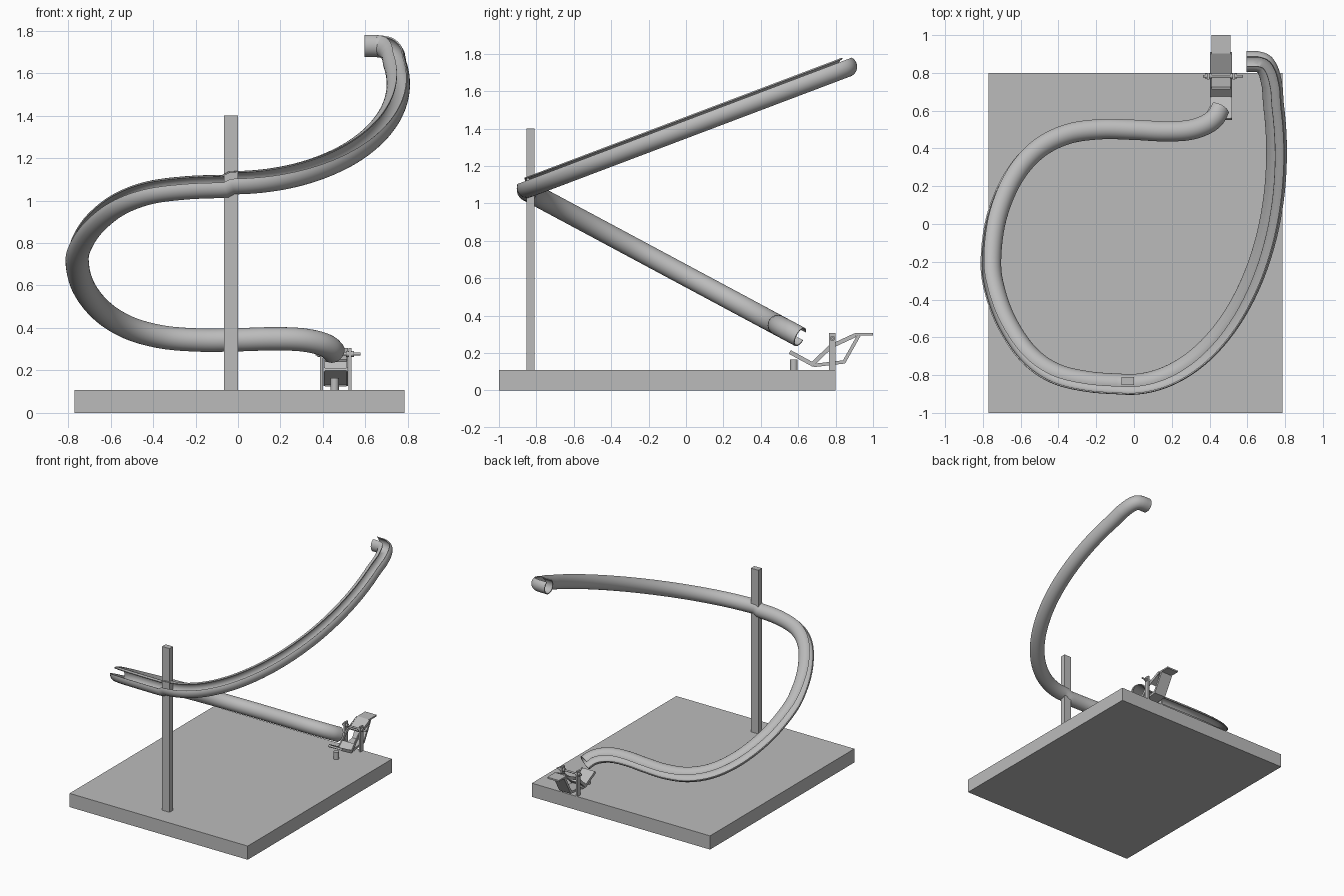
import bpy, bmesh, math
from mathutils import Vector, Matrix

cube = bpy.data.objects.get("Cube")
if cube:
    bpy.data.objects.remove(cube)

grey = bpy.data.materials.new("plain grey")
grey.use_nodes = True
colour = (0.5, 0.5, 0.5, 1)
grey.diffuse_color = colour
grey.node_tree.nodes["Principled BSDF"].inputs["Base Color"].default_value = colour


def make_object(name, bm):
    bmesh.ops.recalc_face_normals(bm, faces=bm.faces)
    mesh = bpy.data.meshes.new(name)
    bm.to_mesh(mesh)
    bm.free()
    mesh.materials.append(grey)
    obj = bpy.data.objects.new(name, mesh)
    bpy.context.collection.objects.link(obj)
    return obj


def smooth(obj):
    bpy.ops.object.select_all(action="DESELECT")
    obj.select_set(True)
    bpy.context.view_layer.objects.active = obj
    bpy.ops.object.shade_smooth_by_angle(angle=math.radians(40))


def box(name, low, high):
    bm = bmesh.new()
    low, high = Vector(low), Vector(high)
    size = high - low
    bmesh.ops.create_cube(bm, size=1, matrix=Matrix.Translation((low + high) / 2)
                          @ Matrix.Diagonal((*size, 1)))
    return make_object(name, bm)


def cylinder(name, start, end, radius):
    bm = bmesh.new()
    start, end = Vector(start), Vector(end)
    axis = end - start
    turn = axis.to_track_quat("Z", "Y").to_matrix().to_4x4()
    bmesh.ops.create_cone(bm, cap_ends=True, segments=20, radius1=radius, radius2=radius,
                          depth=axis.length, matrix=Matrix.Translation((start + end) / 2) @ turn)
    smooth(make_object(name, bm))


def bent_plate(name, path, x1, x2, thick):
    """Plate following a y-z path, mitred at its bends and extruded along x."""
    pts = [Vector(p) for p in path]
    dirs = [(b - a).normalized() for a, b in zip(pts, pts[1:])]
    bm = bmesh.new()
    rings = []
    for i, p in enumerate(pts):
        before, after = dirs[max(i - 1, 0)], dirs[min(i, len(dirs) - 1)]
        mid = (before + after).normalized()
        normal = Vector((-mid.y, mid.x)) * (thick / 2 / mid.dot(before))
        a, b = p + normal, p - normal
        rings.append([bm.verts.new(v) for v in
                      ((x1, *a), (x2, *a), (x2, *b), (x1, *b))])
    for r, s in zip(rings, rings[1:]):
        for k in range(4):
            j = (k + 1) % 4
            bm.faces.new((r[k], r[j], s[j], s[k]))
    bm.faces.new(rings[0])
    bm.faces.new(rings[-1])
    return make_object(name, bm)


def spline(points, steps):
    """Smooth path through the points."""
    pts = [Vector(p) for p in points]
    pts = [pts[0] * 2 - pts[1]] + pts + [pts[-1] * 2 - pts[-2]]
    out = []
    for a, b, c, d in zip(pts, pts[1:], pts[2:], pts[3:]):
        for i in range(steps):
            t = i / steps
            out.append(0.5 * (2 * b + (c - a) * t + (2 * a - 5 * b + 4 * c - d) * t ** 2
                              + (3 * b - a - 3 * c + d) * t ** 3))
    return out + [pts[-2]]


# Track route: short bend, upper sweep, then lower sweep on an opposite slope
upper = [Vector(p) for p in ((0.595, 0.86), (0.63, 0.86))]
upper += spline([(0.655, 0.86), (0.69, 0.845), (0.715, 0.80), (0.732, 0.73)], 6)
for i in range(1, 49):
    a = math.radians(14 - 104 * i / 48)
    upper.append(Vector((-0.03 + 0.785 * math.cos(a), 0.38 + 1.23 * math.sin(a))))
lower = spline([(-0.03, -0.85), (-0.24, -0.835), (-0.42, -0.79), (-0.56, -0.69), (-0.67, -0.53),
                (-0.735, -0.36), (-0.758, -0.2), (-0.73, 0.03), (-0.645, 0.24), (-0.52, 0.39),
                (-0.36, 0.475), (-0.18, 0.503), (0.0, 0.5), (0.15, 0.492), (0.28, 0.497),
                (0.37, 0.523), (0.425, 0.562), (0.452, 0.61)], 7)
route = [Vector((p.x, p.y, 1.08 + 0.378 * (p.y + 0.86))) for p in upper]
route += [Vector((p.x, p.y, 1.068 - 0.536 * (p.y + 0.85))) for p in lower[1:]]

# Slotted tube profile carried along the route without twisting
outer, inner, gap, arcs = 0.055, 0.048, math.radians(28), 26
angles = [gap + (2 * math.pi - 2 * gap) * i / arcs for i in range(arcs + 1)]
profile = [(outer, a) for a in angles] + [(inner, a) for a in reversed(angles)]
bm = bmesh.new()
rings = []
up, last = Vector((0, 0, 1)), None
for i, p in enumerate(route):
    tangent = (route[min(i + 1, len(route) - 1)] - route[max(i - 1, 0)]).normalized()
    if last:
        up.rotate(last.rotation_difference(tangent))
    up = (up - tangent * up.dot(tangent)).normalized()
    side = tangent.cross(up)
    rings.append([bm.verts.new(p + r * (math.cos(a) * up + math.sin(a) * side))
                  for r, a in profile])
    last = tangent
n = len(profile)
for r, s in zip(rings, rings[1:]):
    for k in range(n):
        j = (k + 1) % n
        bm.faces.new((r[k], r[j], s[j], s[k]))
for r in (rings[0], rings[-1]):
    for k in range(arcs):
        bm.faces.new((r[k], r[k + 1], r[n - 2 - k], r[n - 1 - k]))
smooth(make_object("slotted_tube_track", bm))

# Base board and support post
box("base_board", (-0.77, -1, 0), (0.785, 0.8, 0.108))
box("support_post", (-0.065, -0.853, 0.108), (0.0, -0.81, 1.4))

# Tipping lever at the track's end
cylinder("stop_peg", (0.455, 0.577, 0.108), (0.455, 0.577, 0.165), 0.02)
for side, x in (("right", 0.387), ("left", 0.521)):
    box(side + "_upright", (x, 0.765, 0.108), (x + 0.013, 0.8, 0.306))
    bent_plate(side + "_lever_rail", [(0.555, 0.205), (0.675, 0.14), (0.775, 0.235), (0.905, 0.295)],
               0.402 if side == "right" else 0.51, 0.41 if side == "right" else 0.518, 0.022)
    cylinder(side + "_axle_collar", (x - 0.012, 0.783, 0.278), (x + 0.025, 0.783, 0.278), 0.014)
cylinder("axle", (0.365, 0.783, 0.278), (0.577, 0.783, 0.278), 0.007)
bent_plate("lever_tray", [(0.555, 0.205), (0.675, 0.14), (0.72, 0.183)], 0.41, 0.51, 0.014)
bent_plate("lever_scoop", [(0.68, 0.133), (0.845, 0.152), (0.925, 0.295)], 0.41, 0.51, 0.018)
bent_plate("lever_lip", [(0.80, 0.246), (0.905, 0.3), (1.0, 0.3)], 0.41, 0.51, 0.012)
